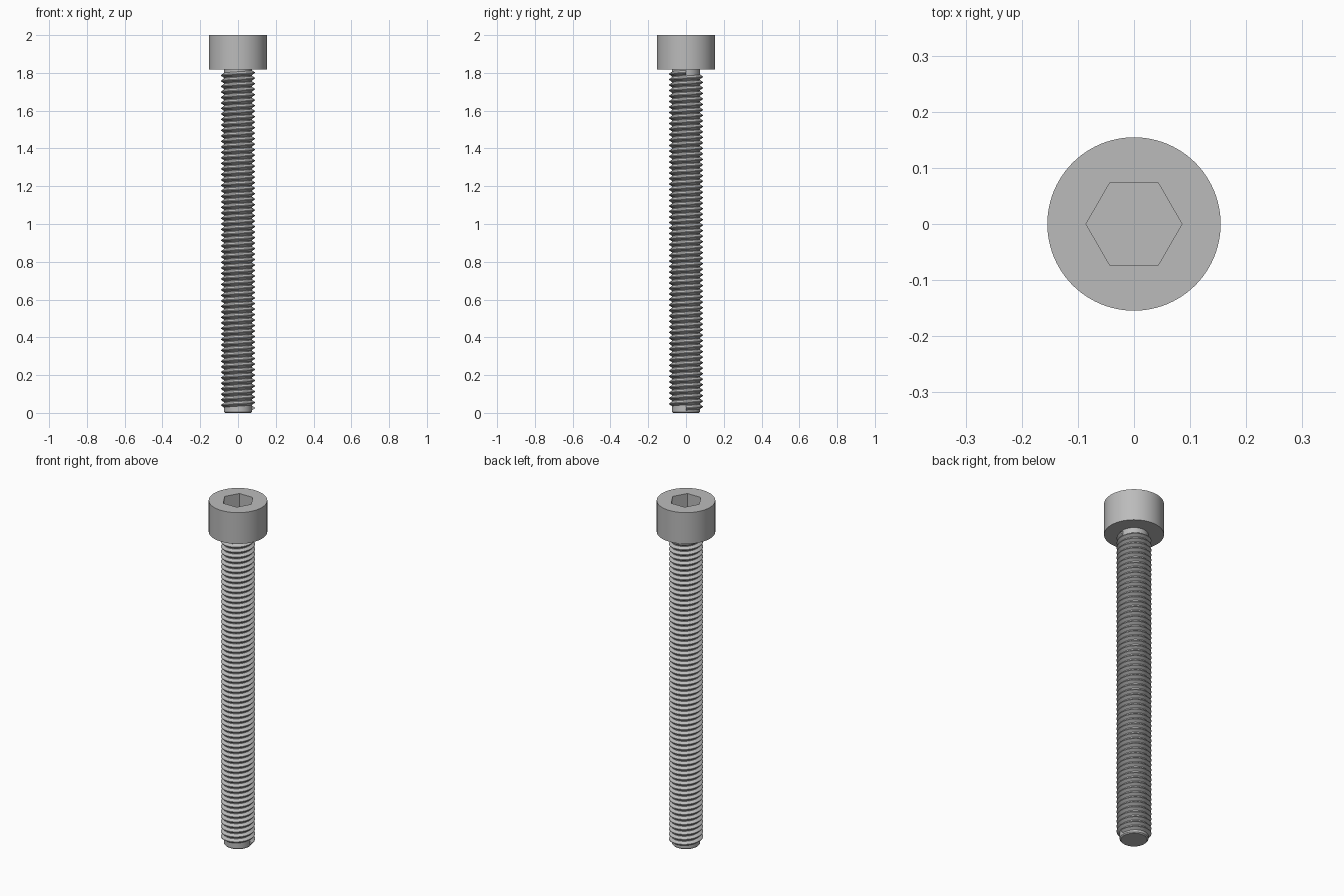
import bpy
import bmesh
import math

default = bpy.data.objects.get("Cube")
if default:
    bpy.data.objects.remove(default, do_unlink=True)

LENGTH, HEAD_Z = 2.0, 1.818
HEAD_R, HEX_R, HEX_DEPTH = 0.1545, 0.0855, 0.091
CORE_R, CREST_R, TIP_R = 0.074, 0.0895, 0.0685
PITCH, TURNS, START_Z, STEPS = 0.0291, 61, 0.026, 48

steel = bpy.data.materials.new("grey steel")
steel.use_nodes = True
steel.diffuse_color = (0.5, 0.5, 0.5, 1)
steel.node_tree.nodes["Principled BSDF"].inputs["Base Color"].default_value = (0.5, 0.5, 0.5, 1)


def finish(bm, name):
    """Turn a bmesh into a smooth shaded object with sharp edges kept."""
    bmesh.ops.recalc_face_normals(bm, faces=bm.faces)
    mesh = bpy.data.meshes.new(name)
    bm.to_mesh(mesh)
    bm.free()
    mesh.materials.append(steel)
    obj = bpy.data.objects.new(name, mesh)
    bpy.context.collection.objects.link(obj)
    bpy.ops.object.select_all(action="DESELECT")
    obj.select_set(True)
    bpy.context.view_layer.objects.active = obj
    bpy.ops.object.shade_smooth_by_angle(angle=math.radians(30))
    return obj


def ring(bm, radius, z, count):
    angles = [2 * math.pi * i / count for i in range(count)]
    return [bm.verts.new((radius * math.cos(a), radius * math.sin(a), z)) for a in angles]


def wall(bm, lower, upper):
    """Quads joining two rings or profiles of equal size."""
    n = len(lower)
    for i in range(n):
        j = (i + 1) % n
        bm.faces.new((lower[i], lower[j], upper[j], upper[i]))


# Cylindrical head with a hexagonal socket
bm = bmesh.new()
base, rim = ring(bm, HEAD_R, HEAD_Z, 96), ring(bm, HEAD_R, LENGTH, 96)
floor, mouth = ring(bm, HEX_R, LENGTH - HEX_DEPTH, 6), ring(bm, HEX_R, LENGTH, 6)
wall(bm, base, rim)
wall(bm, floor, mouth)
bm.faces.new(base)
bm.faces.new(floor)
top_edges = [bm.edges.get((loop[i - 1], loop[i])) for loop in (rim, mouth) for i in range(len(loop))]
bmesh.ops.triangle_fill(bm, edges=top_edges, use_beauty=True, normal=(0, 0, 1))
finish(bm, "socket_head")

# Shank core with a chamfered tip
bm = bmesh.new()
tip = ring(bm, TIP_R, 0, STEPS)
shoulder = ring(bm, CORE_R, CORE_R - TIP_R, STEPS)
neck = ring(bm, CORE_R, HEAD_Z + 0.005, STEPS)
wall(bm, tip, shoulder)
wall(bm, shoulder, neck)
bm.faces.new(tip)
bm.faces.new(neck)
finish(bm, "shank_core")

# Right-handed thread: a trapezoid swept up a helix, chamfered at the tip
profile = [(CORE_R - 0.002, -0.0138), (CREST_R, -0.002), (CREST_R, 0.002), (CORE_R - 0.002, 0.0138)]
bm = bmesh.new()
sections = []
for s in range(TURNS * STEPS + 1):
    angle = 2 * math.pi * s / STEPS
    section = []
    for radius, offset in profile:
        z = START_Z + PITCH * s / STEPS + offset
        r = min(radius, TIP_R + z)
        section.append(bm.verts.new((r * math.cos(angle), r * math.sin(angle), z)))
    sections.append(section)
for a, b in zip(sections, sections[1:]):
    wall(bm, a, b)
bm.faces.new(sections[0])
bm.faces.new(sections[-1])
finish(bm, "screw_thread")
